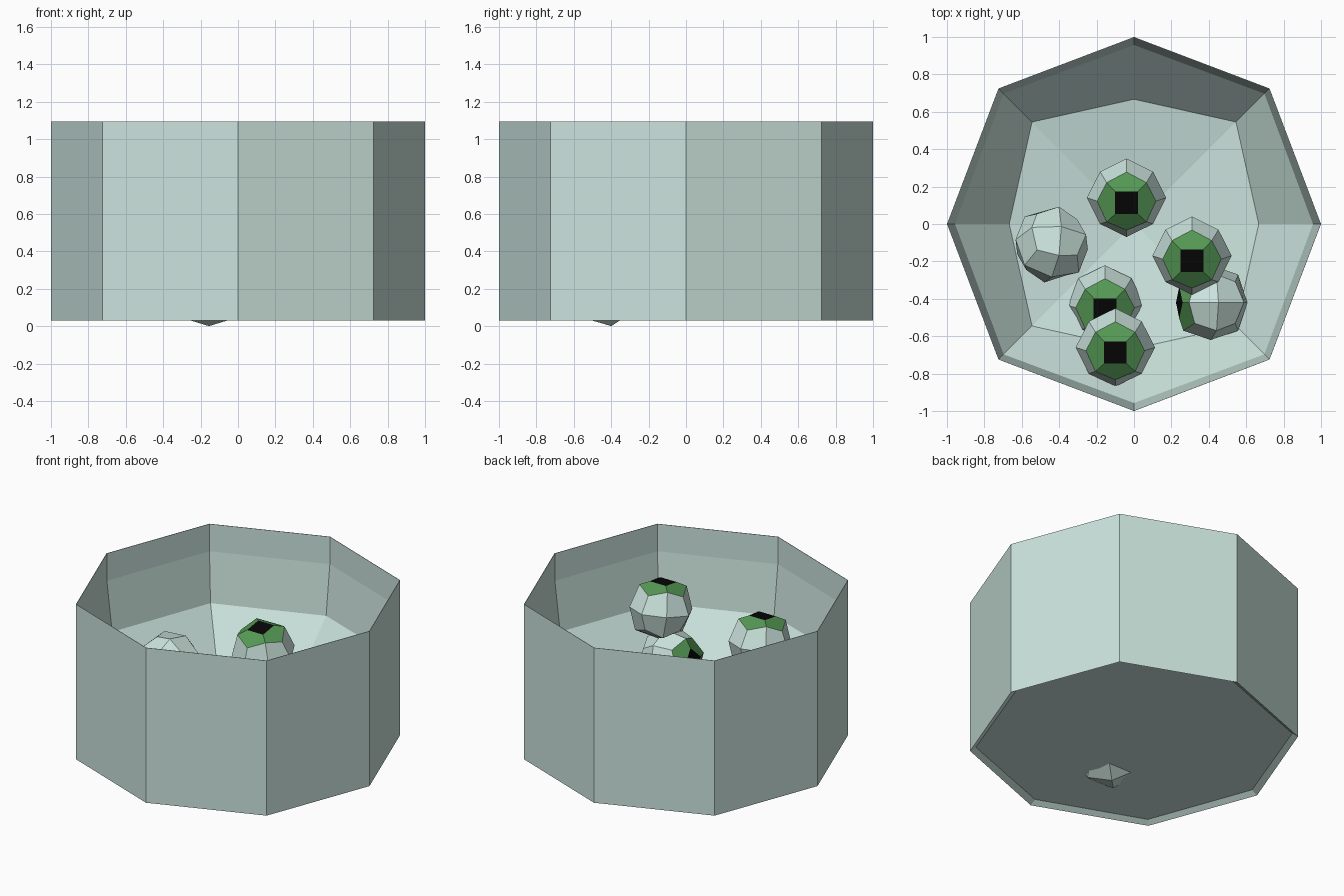
import bpy, bmesh
from math import radians, cos, sin, pi
from mathutils import Matrix, Vector

cube = bpy.data.objects.get("Cube")
if cube:
    bpy.data.objects.remove(cube)


def material(name, rgb):
    m = bpy.data.materials.new(name)
    m.use_nodes = True
    m.diffuse_color = (*rgb, 1)
    m.node_tree.nodes["Principled BSDF"].inputs["Base Color"].default_value = (*rgb, 1)
    return m


pale = material("pale mint", (0.60, 0.77, 0.72))
green = material("iris green", (0.09, 0.31, 0.09))
black = material("pupil black", (0.002, 0.002, 0.002))


def finish(bm, name, mats):
    me = bpy.data.meshes.new(name)
    bm.to_mesh(me)
    bm.free()
    for m in mats:
        me.materials.append(m)
    ob = bpy.data.objects.new(name, me)
    bpy.context.collection.objects.link(ob)
    return ob


# Eight-sided bowl: (radius, height, stretch of the diagonal corners)
profile = [(0.96, 0.055, 1.03), (1, 0.03, 1.025), (1, 1.095, 1.025),
           (0.997, 1.095, 1.025), (0.997, 0.907, 1.025),
           (0.957, 0.567, 1.03), (0.667, 0.27, 1.156)]
bm = bmesh.new()
rings = []
for r, z, diag in profile:
    ring = []
    for i in range(8):
        rad = r * (diag if i % 2 else 1)
        ring.append(bm.verts.new((rad * cos(i * pi / 4), rad * sin(i * pi / 4), z)))
    rings.append(ring)
under = bm.verts.new((0, 0, 0.055))
floor = bm.verts.new((0, 0, 0.15))
for i in range(8):
    j = (i + 1) % 8
    bm.faces.new((under, rings[0][j], rings[0][i]))
    for a, b in zip(rings, rings[1:]):
        bm.faces.new((a[i], a[j], b[j], b[i]))
    bm.faces.new((floor, rings[-1][i], rings[-1][j]))
bmesh.ops.recalc_face_normals(bm, faces=bm.faces)
finish(bm, "bowl", [pale])


# Faceted eyeball: rounded cube with the top corner cut off as the pupil
def eyeball(name, center, rotation):
    bm = bmesh.new()
    bmesh.ops.create_cube(bm, size=2)
    bmesh.ops.subdivide_edges(bm, edges=bm.edges[:], cuts=1, use_grid_fill=True)
    for v in bm.verts:
        count = sum(abs(c) > 0.5 for c in v.co)
        v.co *= {1: 0.2, 2: 0.15, 3: 0.111}[count]
    top = max(bm.verts, key=lambda v: v.co.z)
    bmesh.ops.bevel(bm, geom=[top], offset=57, offset_type='PERCENT',
                    segments=1, profile=0.5, affect='VERTICES')
    for f in bm.faces:
        c = f.calc_center_median()
        if min(v.co.z for v in f.verts) > 0.1:
            f.material_index = 2 if Vector((c.x, c.y)).length < 0.02 else 1
    bmesh.ops.recalc_face_normals(bm, faces=bm.faces)
    ob = finish(bm, name, [pale, green, black])
    ob.matrix_world = Matrix.Translation(center) @ rotation


def turn(angle, axis):
    return Matrix.Rotation(radians(angle), 4, axis)


upright = turn(9, 'X') @ turn(45, 'Z')
eyeball("eyeball_back", (-0.04, 0.14, 0.40), upright)
eyeball("eyeball_top", (0.31, -0.17, 0.84), upright)
eyeball("eyeball_bottom", (-0.155, -0.43, 0.198), upright)
eyeball("eyeball_front", (-0.10, -0.66, 0.527), upright)
eyeball("eyeball_sideways", (0.41, -0.42, 0.36), turn(-78, 'Y'))
eyeball("eyeball_face_down", (-0.44, -0.11, 0.53), turn(150, 'X') @ turn(-15, 'Y'))
